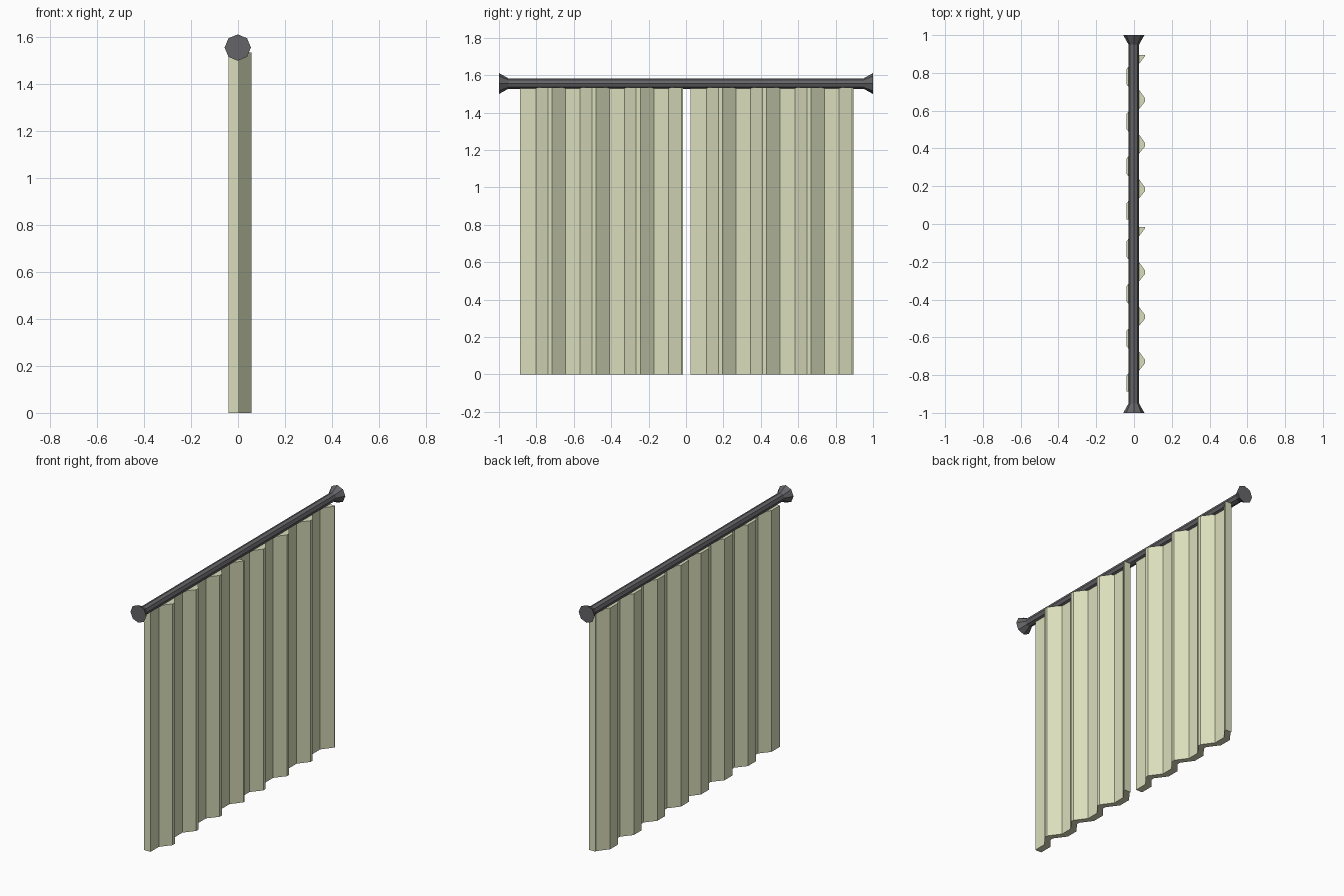
import bpy, bmesh, math

if "Cube" in bpy.data.objects:
    bpy.data.objects.remove(bpy.data.objects["Cube"])


def material(name, color):
    m = bpy.data.materials.new(name)
    m.diffuse_color = (*color, 1)
    m.use_nodes = True
    m.node_tree.nodes["Principled BSDF"].inputs["Base Color"].default_value = m.diffuse_color
    return m


def finish(name, bm, mat):
    bmesh.ops.recalc_face_normals(bm, faces=bm.faces)
    me = bpy.data.meshes.new(name)
    bm.to_mesh(me)
    bm.free()
    me.materials.append(mat)
    ob = bpy.data.objects.new(name, me)
    bpy.context.collection.objects.link(ob)
    return ob


metal = material("dark_metal", (0.13, 0.13, 0.14))
fabric = material("sage_fabric", (0.70, 0.73, 0.50))


# Eight-sided lathe along y: list of (y, radius)
def lathe(name, profile, x, z, sides=8):
    bm = bmesh.new()
    rings = []
    for y, r in profile:
        rings.append([bm.verts.new((x + r * math.cos(a), y, z + r * math.sin(a)))
                      for a in (2 * math.pi * i / sides for i in range(sides))])
    for a, b in zip(rings, rings[1:]):
        for i in range(sides):
            j = (i + 1) % sides
            bm.faces.new((a[i], a[j], b[j], b[i]))
    bm.faces.new(rings[0])
    bm.faces.new(rings[-1])
    return finish(name, bm, metal)


# Curtain rod with flared ends
lathe("curtain_rod", [(-1, 0.056), (-0.95, 0.028), (0.95, 0.028), (1, 0.056)],
      -0.001, 1.555)


# Pleated panel: zigzag path with flat troughs, thickened and extruded upward
def panel(name, start, height=1.535, width=0.87, thick=0.045):
    low, high = 0.005, 0.057
    path = [(0, low)]
    for k in range(3):
        c = 0.160 + 0.2365 * k
        path += [(c - 0.076, low), (c - 0.012, high), (c + 0.010, high), (c + 0.082, low)]
    path += [(width - 0.076, low), (width - 0.008, high), (width, high)]

    bm = bmesh.new()
    rows = []
    for y, x in path:
        rows.append([bm.verts.new((x - d, start + y, z))
                     for d, z in ((0, 0), (0, height), (thick, height), (thick, 0))])
    for a, b in zip(rows, rows[1:]):
        for i in range(4):
            j = (i + 1) % 4
            bm.faces.new((a[i], a[j], b[j], b[i]))
    bm.faces.new(rows[0])
    bm.faces.new(rows[-1])
    return finish(name, bm, fabric)


panel("curtain_left", -0.887)
panel("curtain_right", 0.025)
